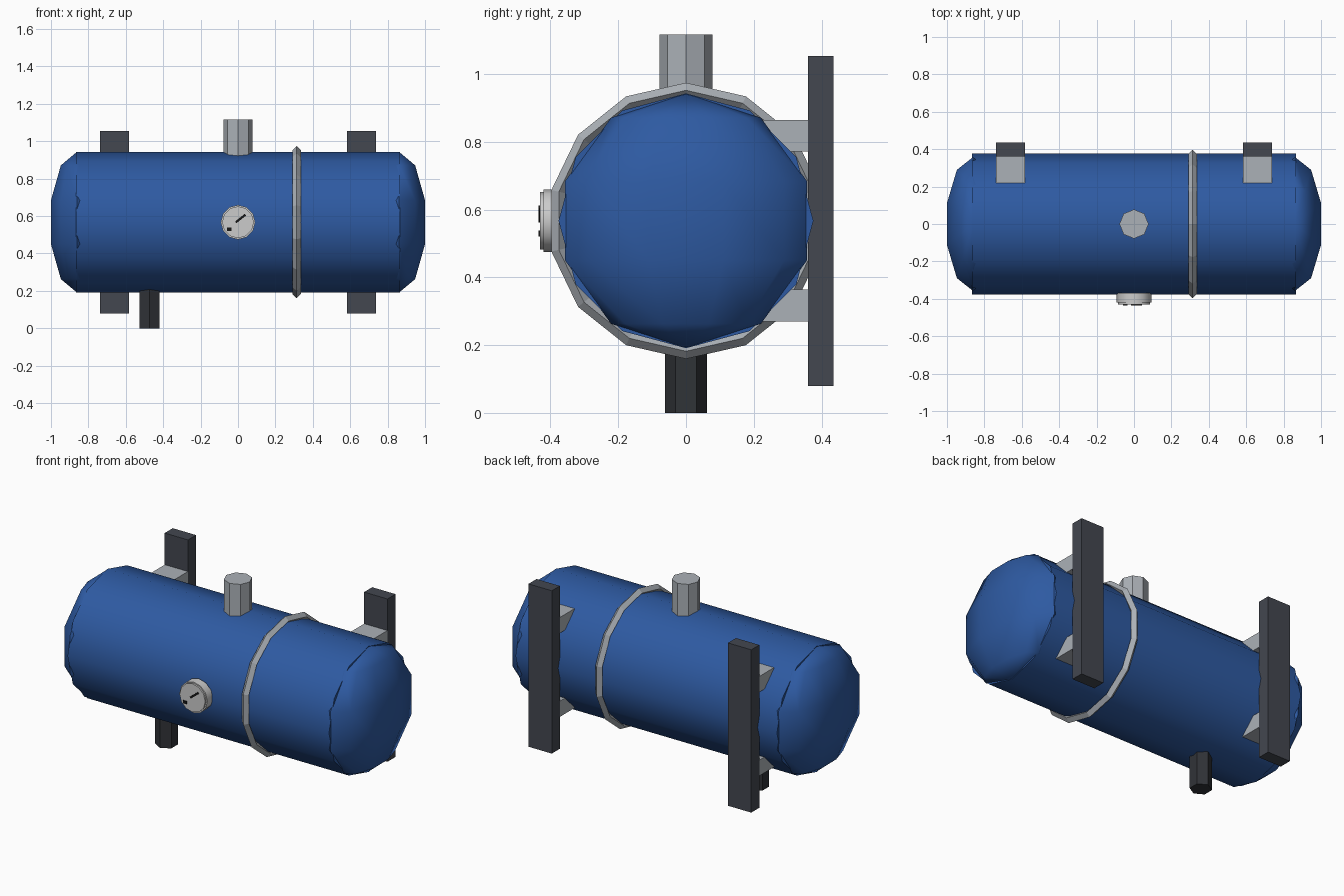
import bpy, bmesh, math
from mathutils import Matrix, Vector

if "Cube" in bpy.data.objects:
    bpy.data.objects.remove(bpy.data.objects["Cube"])

CZ, R = 0.567, 0.376   # tank axis height and radius


def material(name, rgb):
    m = bpy.data.materials.new(name)
    m.diffuse_color = (*rgb, 1)
    m.use_nodes = True
    m.node_tree.nodes["Principled BSDF"].inputs["Base Color"].default_value = m.diffuse_color
    return m


BLUE = material("blue_paint", (0.027, 0.102, 0.36))
STEEL = material("steel", (0.41, 0.44, 0.475))
DARK = material("dark_steel", (0.056, 0.063, 0.08))
RUBBER = material("dark_pipe", (0.03, 0.033, 0.039))
LIGHT = material("gauge_light", (0.79, 0.80, 0.82))
BLACK = material("black", (0.008, 0.008, 0.008))


def finish(name, bm, mat, smooth=False):
    bmesh.ops.recalc_face_normals(bm, faces=bm.faces)
    me = bpy.data.meshes.new(name)
    bm.to_mesh(me)
    bm.free()
    me.materials.append(mat)
    if smooth:
        for p in me.polygons:
            p.use_smooth = True
        me.set_sharp_from_angle(angle=math.radians(42))
    ob = bpy.data.objects.new(name, me)
    bpy.context.collection.objects.link(ob)
    return ob


def rod(name, a, b, r, n, mat, axis="Z", smooth=False):
    """Cylinder from point a to point b along the given axis."""
    a, b = Vector(a), Vector(b)
    rot = {"Z": Matrix(), "X": Matrix.Rotation(math.pi / 2, 4, "Y"),
           "Y": Matrix.Rotation(math.pi / 2, 4, "X")}[axis]
    bm = bmesh.new()
    bmesh.ops.create_cone(bm, cap_ends=True, segments=n, radius1=r, radius2=r,
                          depth=(b - a).length,
                          matrix=Matrix.Translation((a + b) / 2) @ rot)
    return finish(name, bm, mat, smooth)


def box(name, lo, hi, mat, turn=0):
    lo, hi = Vector(lo), Vector(hi)
    bm = bmesh.new()
    bmesh.ops.create_cube(bm, size=1, matrix=Matrix.Translation((lo + hi) / 2)
                          @ Matrix.Rotation(turn, 4, "Y")
                          @ Matrix.Diagonal((*(hi - lo), 1)))
    return finish(name, bm, mat)


# Tank shell and flattened end domes
rod("tank_shell", (-0.865, 0, CZ), (0.865, 0, CZ), R, 12, BLUE, "X", True)
for side, s in (("left", -1), ("right", 1)):
    bm = bmesh.new()
    bmesh.ops.create_uvsphere(bm, u_segments=10, v_segments=5, radius=1,
                              matrix=Matrix.Translation((s * 0.861, 0, CZ))
                              @ Matrix.Diagonal((0.154, R, R, 1)))
    finish(side + "_dome", bm, BLUE, True)

# Strap: diamond section swept round the tank in 14 steps
bm = bmesh.new()
rings = []
for i in range(14):
    t = math.tau * i / 14
    rings.append([bm.verts.new((0.313 + dx, r * math.sin(t), CZ + r * math.cos(t)))
                  for dx, r in ((0, 0.4075), (0.0225, 0.385), (0, 0.3625), (-0.0225, 0.385))])
for i in range(14):
    p, q = rings[i], rings[(i + 1) % 14]
    for j in range(4):
        k = (j + 1) % 4
        bm.faces.new((p[j], p[k], q[k], q[j]))
finish("strap", bm, STEEL)

# Top outlet and bottom drain pipe
rod("top_outlet", (0, 0, 0.87), (0, 0, 1.117), 0.078, 8, STEEL)
rod("drain_pipe", (-0.473, 0, 0), (-0.473, 0, 0.26), 0.0615, 6, RUBBER)

# Wall rails with two brackets each
for side, s in (("left", -1), ("right", 1)):
    x = s * 0.66
    box(side + "_rail", (x - 0.077, 0.36, 0.08), (x + 0.077, 0.436, 1.054), DARK)
    for level, z in (("lower", 0.317), ("upper", 0.818)):
        box(f"{side}_{level}_bracket", (x - 0.0765, 0.22, z - 0.047),
            (x + 0.0765, 0.38, z + 0.047), STEEL)

# Pressure gauge on the front
rod("gauge_body", (0, -0.37, CZ), (0, -0.421, CZ), 0.0925, 12, LIGHT, "Y", True)
rod("gauge_face", (0, -0.41, CZ), (0, -0.431, CZ), 0.085, 12, LIGHT, "Y", True)
box("gauge_needle", (-0.019, -0.436, 0.581), (0.047, -0.425, 0.593), BLACK,
    math.radians(-38))
box("gauge_mark", (-0.06, -0.436, 0.521), (-0.036, -0.425, 0.538), BLACK)
